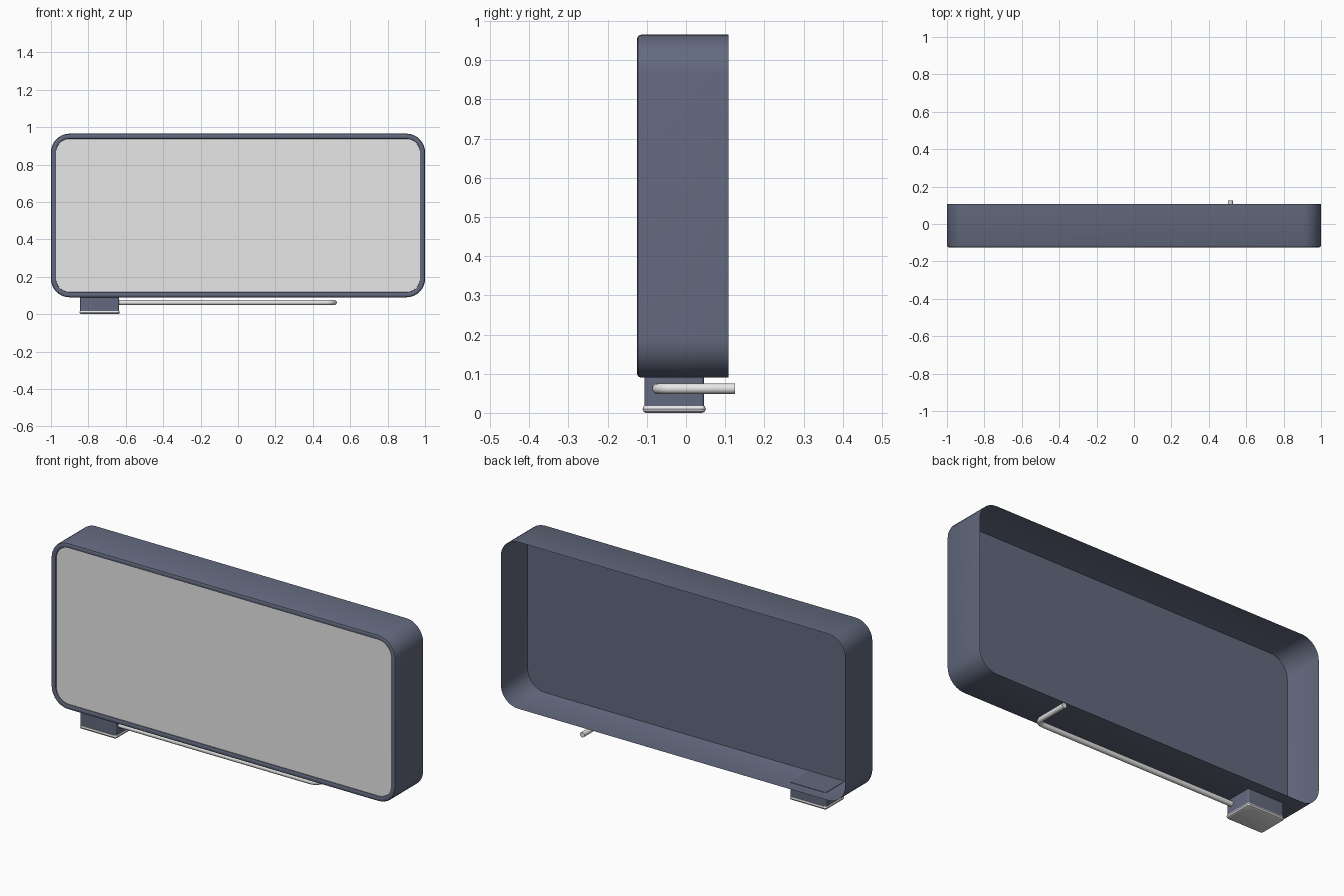
import bpy, bmesh, math
from mathutils import Vector

cube = bpy.data.objects.get("Cube")
if cube:
    bpy.data.objects.remove(cube, do_unlink=True)


def material(name, rgb):
    m = bpy.data.materials.new(name)
    m.use_nodes = True
    m.diffuse_color = (*rgb, 1)
    m.node_tree.nodes["Principled BSDF"].inputs["Base Color"].default_value = (*rgb, 1)
    return m


SLATE = material("slate blue", (0.125, 0.144, 0.212))
GLASS = material("glass grey", (0.8, 0.8, 0.8))


def rounded_rect(w, h, r, steps=10):
    """Outline points of a rounded rectangle, centred on the origin."""
    pts = []
    for q, (sx, sy) in enumerate([(1, 1), (-1, 1), (-1, -1), (1, -1)]):
        for i in range(steps + 1):
            a = (q + i / steps) * math.pi / 2
            pts.append((sx * (w / 2 - r) + r * math.cos(a),
                        sy * (h / 2 - r) + r * math.sin(a)))
    return pts


def loft(name, mat, size, radius, levels, place, cap_start=False, cap_end=False):
    """Skin rounded-rectangle rings, each given as (inset, depth)."""
    bm = bmesh.new()
    rings = []
    for inset, depth in levels:
        outline = rounded_rect(size[0] - 2 * inset, size[1] - 2 * inset, radius - inset)
        rings.append([bm.verts.new(place(u, v, depth)) for u, v in outline])
    for a, b in zip(rings, rings[1:]):
        for i in range(len(a)):
            j = (i + 1) % len(a)
            bm.faces.new((a[i], a[j], b[j], b[i]))
    if cap_start:
        bm.faces.new(rings[0][::-1])
    if cap_end:
        bm.faces.new(rings[-1])
    bmesh.ops.recalc_face_normals(bm, faces=bm.faces)
    mesh = bpy.data.meshes.new(name)
    bm.to_mesh(mesh)
    bm.free()
    return finish(bpy.data.objects.new(name, mesh), mat)


def finish(obj, mat):
    obj.data.materials.append(mat)
    if obj.name not in bpy.context.collection.objects:
        bpy.context.collection.objects.link(obj)
    if obj.type == 'MESH':
        bpy.ops.object.select_all(action='DESELECT')
        bpy.context.view_layer.objects.active = obj
        obj.select_set(True)
        bpy.ops.object.shade_smooth_by_angle(angle=math.radians(35))
    return obj


# Housing: thin open-backed shell with a rolled front rim
FRONT, BACK = -0.125, 0.108
BODY, CORNER, RIM = (2.0, 0.875), 0.1, 0.028


def upright(u, v, d):
    return (u, d, v + 0.5275)


loft("housing_shell", SLATE, BODY, CORNER,
     [(0, BACK), (0, FRONT + 0.01), (0.003, FRONT + 0.003), (0.01, FRONT),
      (RIM - 0.007, FRONT), (RIM - 0.002, FRONT + 0.003), (RIM, FRONT + 0.009)], upright)
loft("back_panel", SLATE, BODY, CORNER, [(0, FRONT + 0.011)], upright, cap_end=True)
loft("mirror_glass", GLASS, BODY, CORNER, [(RIM - 0.002, FRONT + 0.007)], upright, cap_start=True)

# Foot block under the housing, with a pale rounded sole
FOOT = Vector((-0.74, -0.03, 0))


def flat(u, v, d):
    return FOOT + Vector((u, v, d))


loft("foot_block", SLATE, (0.208, 0.152), 0.008, [(0, 0.012), (0, 0.092)], flat, True, True)
loft("foot_sole", GLASS, (0.216, 0.162), 0.014,
     [(0.009, 0), (0.003, 0.003), (0, 0.01), (0.003, 0.017), (0.009, 0.02)], flat, True, True)

# Bent rod running from the foot and turning to the back
ROD_X, ROD_Y, ROD_Z, BEND = 0.515, -0.073, 0.062, 0.04
path = [(-0.66, ROD_Y, ROD_Z)]
for i in range(9):
    a = i / 8 * math.pi / 2
    path.append((ROD_X - BEND + BEND * math.sin(a), ROD_Y + BEND - BEND * math.cos(a), ROD_Z))
path.append((ROD_X, 0.125, ROD_Z))
curve = bpy.data.curves.new("bent_rod", 'CURVE')
curve.dimensions = '3D'
curve.bevel_depth = 0.0135
curve.bevel_resolution = 4
curve.use_fill_caps = True
spline = curve.splines.new('POLY')
spline.points.add(len(path) - 1)
for point, co in zip(spline.points, path):
    point.co = (*co, 1)
spline.use_smooth = True
finish(bpy.data.objects.new("bent_rod", curve), GLASS)
